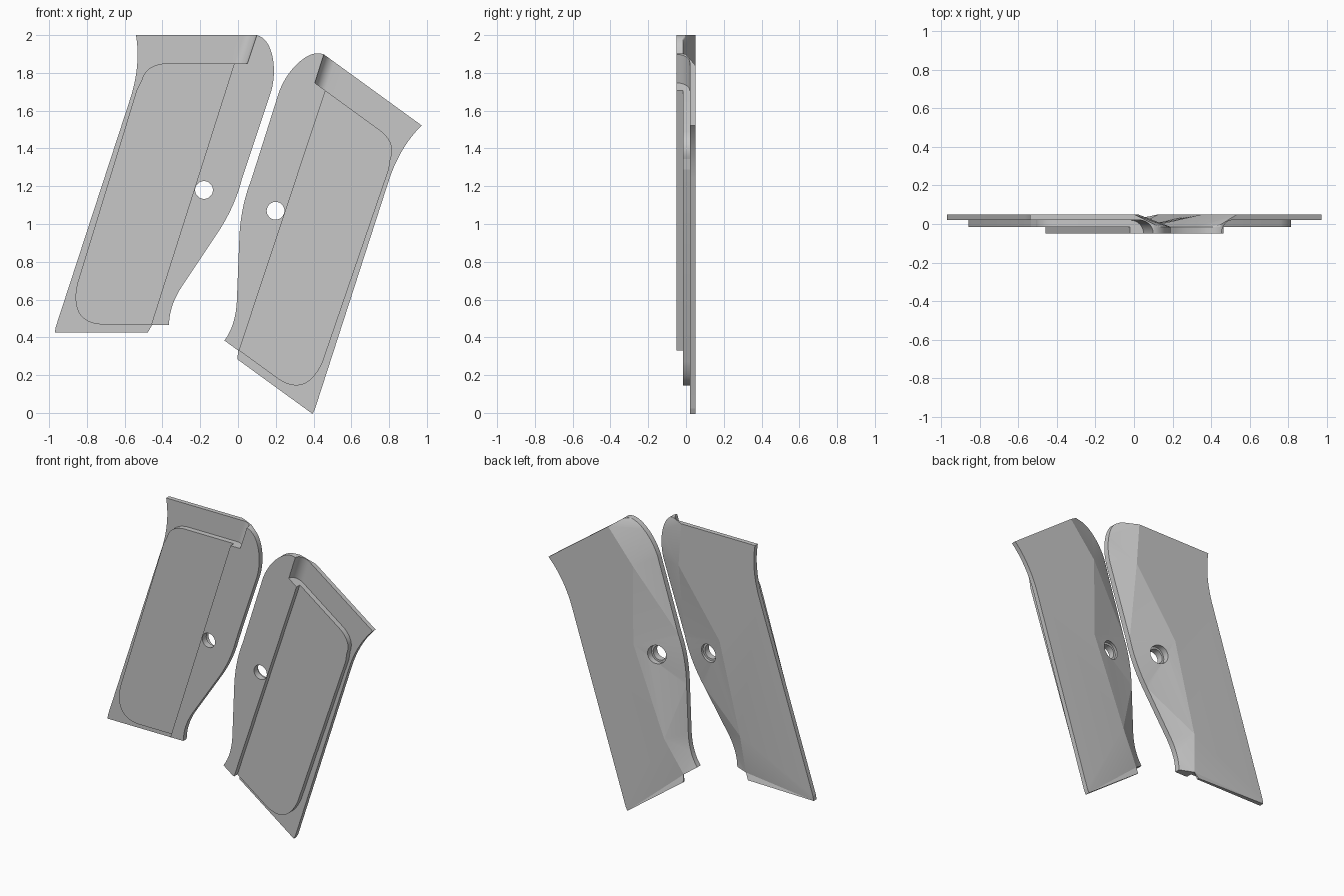
import bpy, bmesh, math
from mathutils import Matrix, Vector
from mathutils.geometry import delaunay_2d_cdt, interpolate_bezier

if "Cube" in bpy.data.objects:
    bpy.data.objects.remove(bpy.data.objects["Cube"])

FRONT, PANEL, PLATE, BACK = -0.05, -0.015, 0.02, 0.05
HOLE = Vector((-0.18, 0, 1.18))

grey = bpy.data.materials.new("grip grey")
grey.use_nodes = True
grey.diffuse_color = (0.57, 0.57, 0.57, 1)
grey.node_tree.nodes["Principled BSDF"].inputs["Base Color"].default_value = grey.diffuse_color


def bend(a, c, b, n=16):
    """Curve from a to b pulled toward the corner c."""
    a, c, b = Vector(a), Vector(c), Vector(b)
    return [p.to_2d() for p in interpolate_bezier(a, a.lerp(c, 2 / 3), b.lerp(c, 2 / 3), b, n)]


def add_object(name, bm):
    bmesh.ops.recalc_face_normals(bm, faces=bm.faces)
    mesh = bpy.data.meshes.new(name)
    bm.to_mesh(mesh)
    bm.free()
    mesh.materials.append(grey)
    obj = bpy.data.objects.new(name, mesh)
    bpy.context.collection.objects.link(obj)
    return obj


def prism(name, points, offset):
    """Extrude a closed loop of 3D points along an offset."""
    bm = bmesh.new()
    face = bm.faces.new([bm.verts.new(p) for p in points])
    ext = bmesh.ops.extrude_face_region(bm, geom=[face])
    bmesh.ops.translate(bm, vec=offset, verts=[v for v in ext["geom"] if isinstance(v, bmesh.types.BMVert)])
    return add_object(name, bm)


def slab(name, loop, y0, y1):
    return prism(name, [(p[0], y0, p[1]) for p in loop], (0, y1 - y0, 0))


def drill(name, radius, y0, y1):
    ring = [(HOLE.x + radius * math.cos(i * math.tau / 48),
             HOLE.z + radius * math.sin(i * math.tau / 48)) for i in range(48)]
    return slab(name, ring, y0, y1)


def cut(target, cutter):
    cutter.hide_render = True
    mod = target.modifiers.new("cut", "BOOLEAN")
    mod.operation, mod.solver, mod.object = "DIFFERENCE", "EXACT", cutter
    bpy.context.view_layer.objects.active = target
    bpy.ops.object.modifier_apply(modifier=mod.name)
    bpy.data.objects.remove(cutter)


# Grip silhouette: the thin edge has its back surface lowered by the bevel
thin_edge = (bend((0.10, 2.0), (0.17, 1.98), (0.187, 1.86))
             + bend((0.187, 1.86), (0.197, 1.78), (0.175, 1.70))[1:]
             + bend((0.02, 1.235), (-0.02, 1.08), (-0.12, 0.935))
             + bend((-0.29, 0.68), (-0.365, 0.57), (-0.365, 0.465)))
thick_edge = [(-0.97, 0.425), (-0.965, 0.455)] + bend((-0.565, 1.68), (-0.515, 1.85), (-0.54, 2.0))
outline = [(p, PANEL) for p in thin_edge]
outline[0] = (thin_edge[0], 0.0)
outline += [((-0.455, 0.465), 0.022), ((-0.478, 0.425), 0.035)]
outline += [(p, BACK) for p in thick_edge] + [((0.0, 2.0), BACK)]
ridge = [(0.02, 1.72), (-0.28, 1.30), (-0.43, 0.71)]


def grip_blank(name):
    """Flat front, bevelled back, closed along the silhouette."""
    flat = [Vector(p) for p, _ in outline] + [Vector(p) for p in ridge]
    depth = [y for _, y in outline] + [BACK] * len(ridge)
    n, total = len(outline), len(flat)
    rim = [(i, (i + 1) % n) for i in range(n)]
    crest = [(n - 1, n)] + [(i, i + 1) for i in range(n, total - 1)]
    crest.append((total - 1, n - 1 - len(thick_edge)))
    pts, _, tris, origin, _, _ = delaunay_2d_cdt(flat, rim + crest, [], 1, 1e-5)
    bm = bmesh.new()
    back = [bm.verts.new((p.x, depth[o[0]], p.y)) for p, o in zip(pts, origin)]
    front = {}
    for i, o in enumerate(origin):
        if o[0] < n:
            front[o[0]] = (bm.verts.new((pts[i].x, FRONT, pts[i].y)), back[i])
    for t in tris:
        bm.faces.new([back[i] for i in t])
    bm.faces.new([front[i][0] for i in range(n)])
    for a, b in rim:
        bm.faces.new((front[a][0], front[b][0], front[b][1], front[a][1]))
    return add_object(name, bm)


grip = grip_blank("right_grip_panel")

# Step from the raised strip down to the inner panel
cut(grip, slab("panel_cutter", [(-0.02, 1.85), (-0.522, 0.27), (-1.2, 0.27), (-1.2, 1.85)], -0.2, PANEL))

# Step from the inner panel down to the thin rim
panel_edge = (bend((-0.39, 1.85), (-0.49, 1.84), (-0.51, 1.76)) + [(-0.536, 1.71)]
              + bend((-0.852, 0.68), (-0.893, 0.478), (-0.72, 0.468)))
rim_loop = [(0.03, 2.1), (0.03, 2.0), (-0.02, 1.85)] + panel_edge
rim_loop += [(-0.453, 0.468), (-0.453, 0.3), (-1.2, 0.3), (-1.2, 2.1)]
cut(grip, slab("rim_cutter", rim_loop, -0.2, PLATE))

# Hollow fillet between strip and rim at the top
radius = PLATE - FRONT
arc = [(radius * (math.cos(a) - 1), FRONT + radius * math.sin(a))
       for a in [i * math.pi / 24 for i in range(13)]]
profile = [(0, -0.2)] + arc + [(-0.12, PLATE), (-0.12, -0.2)]
cut(grip, prism("fillet_cutter", [(0.05 + u, y, 1.85) for u, y in profile], (0.06, 0, 0.18)))

# Screw hole with a counterbore from the back
cut(grip, drill("hole_cutter", 0.047, -0.2, 0.2))
cut(grip, drill("counterbore_cutter", 0.06, -0.008, 0.2))

# Second grip: mirrored and turned about its screw hole
other = grip.copy()
other.data = grip.data.copy()
other.name = "left_grip_panel"
bpy.context.collection.objects.link(other)
mirrored_hole = Vector((-HOLE.x, 0, HOLE.z))
other.data.transform(Matrix.Translation((0.199, 0, 1.07))
                     @ Matrix.Rotation(math.radians(36), 4, "Y")
                     @ Matrix.Translation(-mirrored_hole)
                     @ Matrix.Scale(-1, 4, (1, 0, 0)))
other.data.flip_normals()

bpy.ops.object.select_all(action="DESELECT")
for obj in (grip, other):
    obj.select_set(True)
    bpy.context.view_layer.objects.active = obj
bpy.ops.object.shade_smooth_by_angle(angle=math.radians(8))
